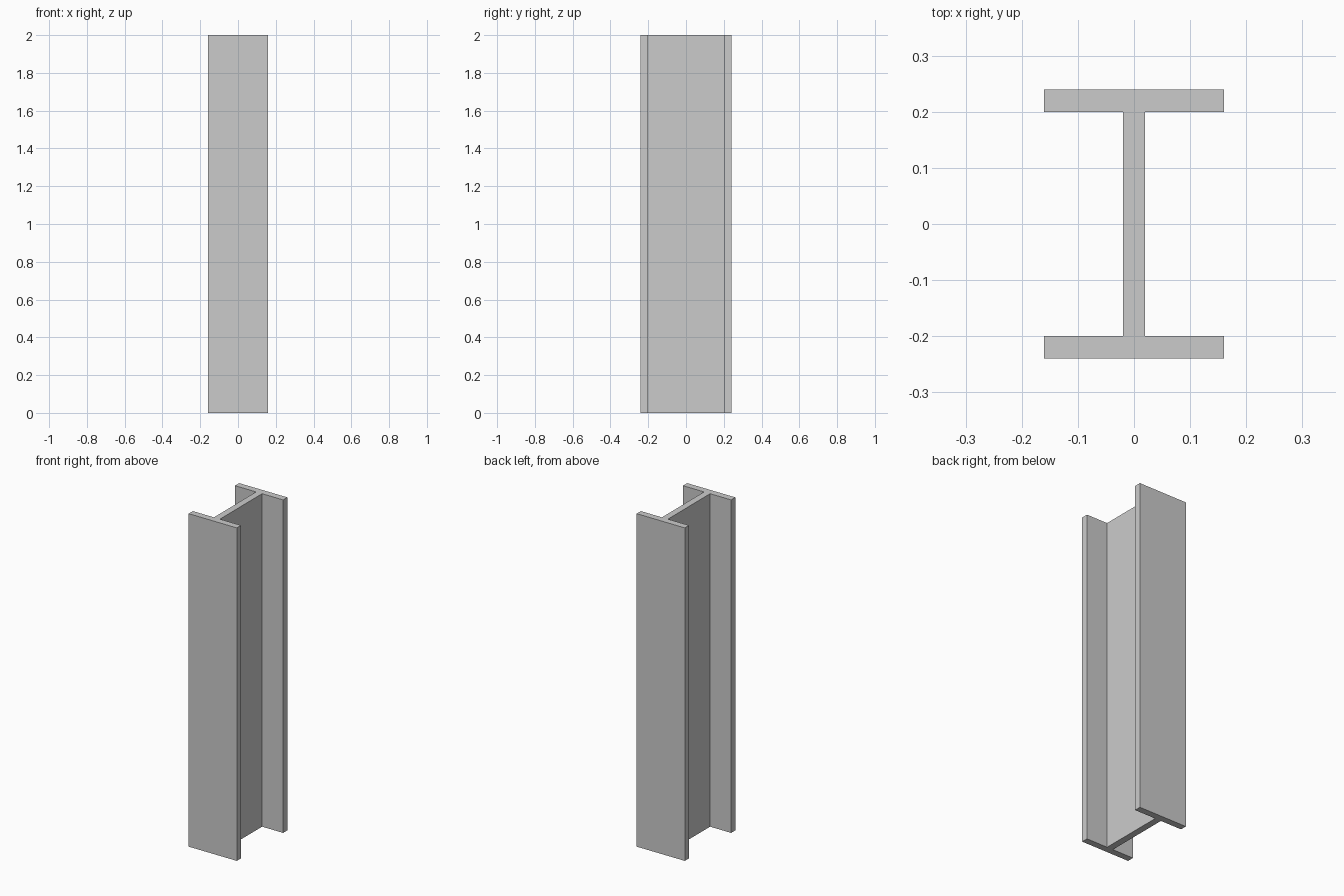
import bpy
import bmesh

if "Cube" in bpy.data.objects:
    bpy.data.objects.remove(bpy.data.objects["Cube"])

HEIGHT = 2.0
HALF_WIDTH = 0.16   # flange half width
HALF_DEPTH = 0.24   # outer face of flanges
INNER = 0.20        # inner face of flanges
HALF_WEB = 0.02     # web half thickness

# One quarter of the I profile, mirrored around to a closed outline
quarter = [(HALF_WEB, INNER), (HALF_WIDTH, INNER), (HALF_WIDTH, HALF_DEPTH)]
right = [(x, -y) for x, y in reversed(quarter)] + quarter
outline = right + [(-x, y) for x, y in reversed(right)]

# I-beam: profile face extruded upwards
bm = bmesh.new()
base = bm.faces.new([bm.verts.new((x, y, 0)) for x, y in outline])
top = bmesh.ops.extrude_face_region(bm, geom=[base], use_keep_orig=True)
top_verts = [g for g in top["geom"] if isinstance(g, bmesh.types.BMVert)]
bmesh.ops.translate(bm, verts=top_verts, vec=(0, 0, HEIGHT))
bmesh.ops.recalc_face_normals(bm, faces=bm.faces)

mesh = bpy.data.meshes.new("i_beam")
bm.to_mesh(mesh)
bm.free()
beam = bpy.data.objects.new("i_beam", mesh)
bpy.context.collection.objects.link(beam)
